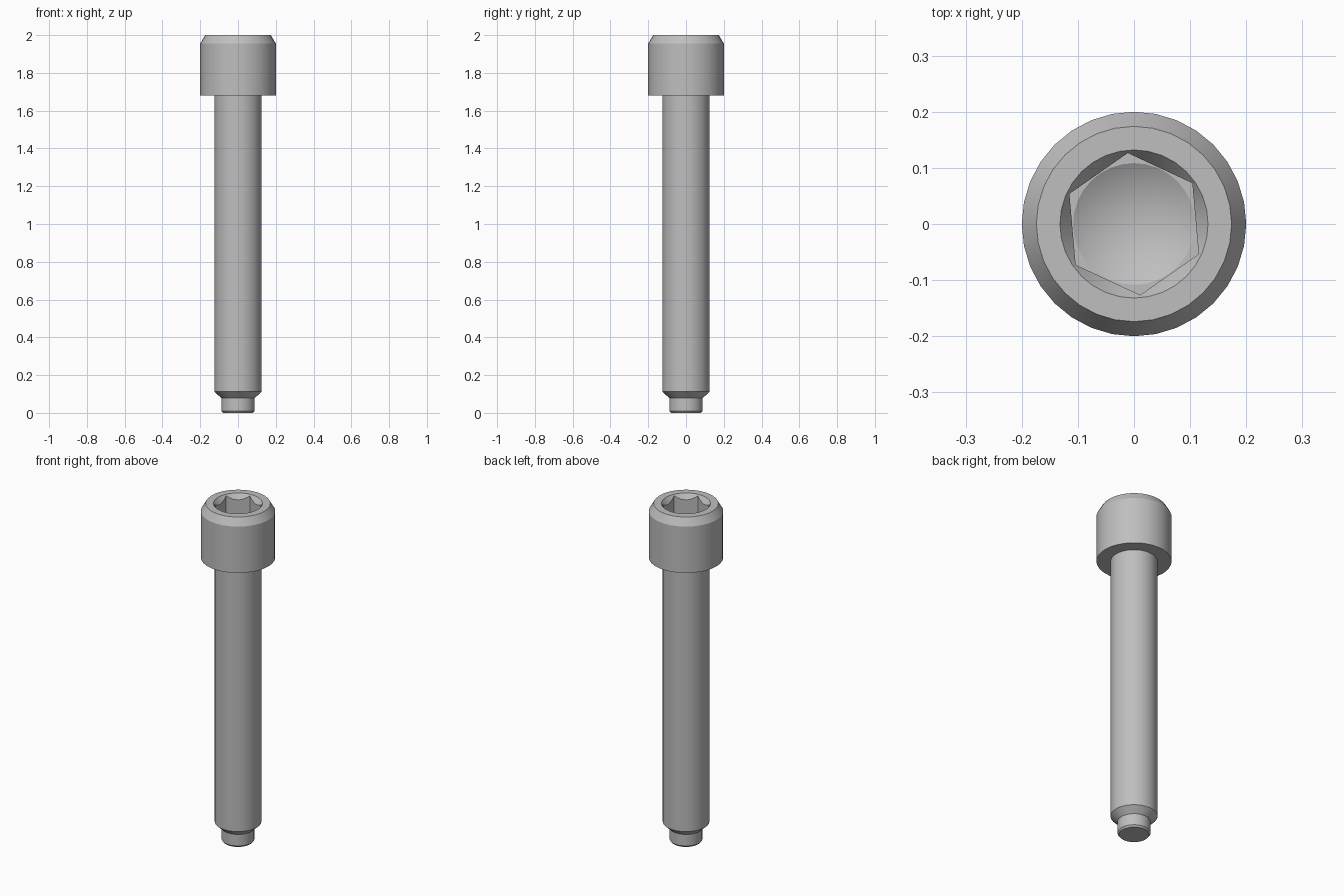
import bpy
import bmesh
from math import radians, cos, sin, tau

if "Cube" in bpy.data.objects:
    bpy.data.objects.remove(bpy.data.objects["Cube"], do_unlink=True)

SIDES = 32

steel = bpy.data.materials.new("grey steel")
steel.use_nodes = True
colour = (0.52, 0.52, 0.52, 1)
steel.diffuse_color = colour
steel.node_tree.nodes["Principled BSDF"].inputs["Base Color"].default_value = colour


def lathe(name, profile, sides=SIDES, turn=0):
    """Closed solid of revolution from (radius, z) pairs, bottom to top."""
    bm = bmesh.new()
    rings = []
    for r, z in profile:
        if r == 0:
            rings.append([bm.verts.new((0, 0, z))] * sides)
        else:
            angles = [turn + tau * i / sides for i in range(sides)]
            rings.append([bm.verts.new((r * cos(a), r * sin(a), z)) for a in angles])
    for low, high in zip(rings, rings[1:]):
        for i in range(sides):
            j = (i + 1) % sides
            quad = dict.fromkeys((low[i], low[j], high[j], high[i]))
            bm.faces.new(list(quad))
    for ring, (r, z) in ((rings[0], profile[0]), (rings[-1], profile[-1])):
        if r > 0:
            bm.faces.new(ring)
    bmesh.ops.recalc_face_normals(bm, faces=bm.faces)
    mesh = bpy.data.meshes.new(name)
    bm.to_mesh(mesh)
    bm.free()
    mesh.materials.append(steel)
    ob = bpy.data.objects.new(name, mesh)
    bpy.context.collection.objects.link(ob)
    return ob


def select(ob):
    bpy.ops.object.select_all(action="DESELECT")
    ob.select_set(True)
    bpy.context.view_layer.objects.active = ob


def cut(ob, cutter):
    mod = ob.modifiers.new("cut", "BOOLEAN")
    mod.operation = "DIFFERENCE"
    mod.solver = "EXACT"
    mod.object = cutter
    select(ob)
    bpy.ops.object.modifier_apply(modifier=mod.name)
    bpy.data.objects.remove(cutter, do_unlink=True)


# Shank with tapered shoulder and narrow dog point
shank = lathe("shank", [(0.08, 0), (0.088, 0.01), (0.088, 0.078),
                        (0.125, 0.112), (0.125, 1.685)])

# Cylindrical head with chamfered top edge
head = lathe("head", [(0.2, 1.68), (0.2, 1.955), (0.174, 2)])

# Hexagonal socket, then its drilled floor and countersunk rim
cut(head, lathe("hex_cutter", [(0.127, 1.82), (0.127, 2.1)], 6, radians(95)))
cut(head, lathe("drill_cutter", [(0, 1.757), (0.1085, 1.82), (0.1085, 1.967),
                                 (0.132, 2), (0.139, 2.01)]))

for part in (shank, head):
    select(part)
    bpy.ops.object.shade_smooth_by_angle(angle=radians(25))
